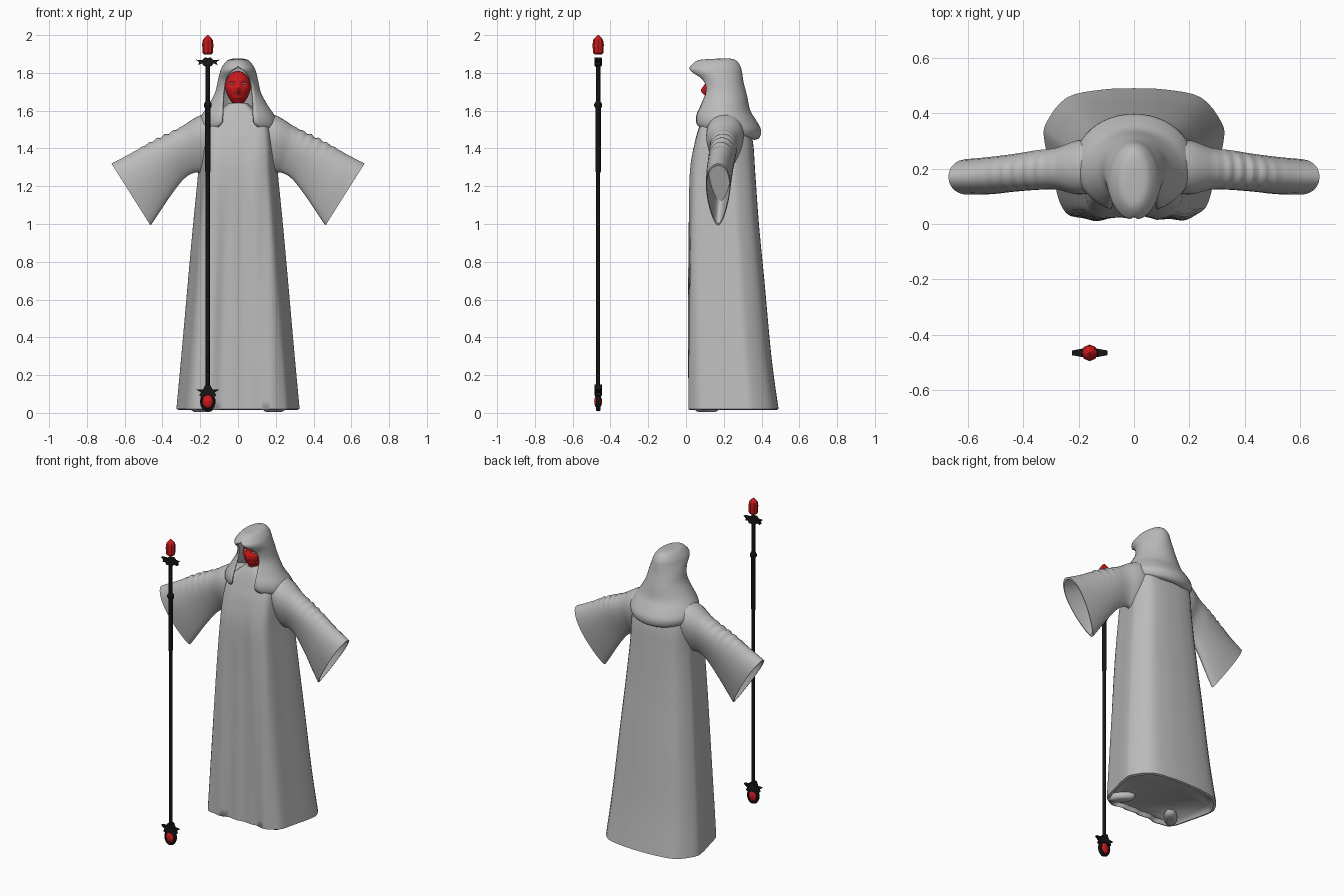
import bpy, bmesh, math
from math import sin, cos, pi, exp
from mathutils import Vector

old = bpy.data.objects.get("Cube")
if old:
    bpy.data.objects.remove(old, do_unlink=True)


def material(name, rgb):
    m = bpy.data.materials.new(name)
    m.use_nodes = True
    m.diffuse_color = (*rgb, 1)
    m.node_tree.nodes["Principled BSDF"].inputs["Base Color"].default_value = (*rgb, 1)
    return m


GREY = material("robe grey", (0.5, 0.5, 0.5))
RED = material("crimson", (0.6, 0.01, 0.012))
BLACK = material("staff black", (0.008, 0.008, 0.008))
PALE = material("eye pale", (0.6, 0.55, 0.5))


def finish(name, bm, mat, angle=40):
    bmesh.ops.remove_doubles(bm, verts=bm.verts, dist=0.0004)
    bmesh.ops.recalc_face_normals(bm, faces=bm.faces)
    me = bpy.data.meshes.new(name)
    bm.to_mesh(me)
    bm.free()
    me.materials.append(mat)
    ob = bpy.data.objects.new(name, me)
    bpy.context.collection.objects.link(ob)
    bpy.ops.object.select_all(action='DESELECT')
    ob.select_set(True)
    bpy.context.view_layer.objects.active = ob
    bpy.ops.object.shade_smooth_by_angle(angle=math.radians(angle))
    return ob


def loft(name, rings, mat, closed=True, cap_start=True, cap_end=True, angle=40):
    bm = bmesh.new()
    rows = [[bm.verts.new(p) for p in ring] for ring in rings]
    n = len(rows[0])
    for a, b in zip(rows, rows[1:]):
        for i in range(n if closed else n - 1):
            j = (i + 1) % n
            bm.faces.new((a[i], a[j], b[j], b[i]))
    if cap_start:
        bm.faces.new(rows[0])
    if cap_end:
        bm.faces.new(rows[-1])
    return finish(name, bm, mat, angle)


def smooth(keys, steps):
    """Catmull-Rom interpolation of a list of tuples."""
    out = []
    for i in range(len(keys) - 1):
        p = [keys[max(0, min(len(keys) - 1, i + k))] for k in (-1, 0, 1, 2)]
        for s in range(steps):
            t = s / steps
            out.append(tuple(0.5 * (2 * b + (c - a) * t + (2 * a - 5 * b + 4 * c - d) * t * t
                                    + (3 * b - a - 3 * c + d) * t ** 3) for a, b, c, d in zip(*p)))
    return out + [tuple(keys[-1])]


def lathe(name, profile, x, y, mat, sides=12, flat=1.0, angle=30):
    rings = [[(x + r * cos(2 * pi * i / sides), y + flat * r * sin(2 * pi * i / sides), z)
              for i in range(sides)] for r, z in profile]
    return loft(name, rings, mat, angle=angle)


def bump(x, z, cx, cz, sx, sz):
    return exp(-((x - cx) / sx) ** 2 - ((z - cz) / sz) ** 2)


# Robe body: one half outline, mirrored, swept up through changing width and depth
half = smooth([(0, 0), (0.35, 0.005), (0.6, 0.02), (0.8, 0.1), (0.9, 0.32),
               (1, 0.6), (0.98, 0.74), (0.75, 0.93), (0.35, 0.99), (0, 1)], 4)
outline = half + [(-u, v) for u, v in half[-2:0:-1]]
levels = smooth([(0.02, 0.323, 0.01, 0.49), (0.3, 0.297, 0.01, 0.452), (0.7, 0.262, 0.012, 0.415),
                 (1.0, 0.235, 0.014, 0.386), (1.28, 0.208, 0.02, 0.366), (1.43, 0.2, 0.045, 0.355),
                 (1.53, 0.18, 0.075, 0.33), (1.6, 0.1, 0.1, 0.28), (1.64, 0.05, 0.12, 0.25)], 4)
rings = []
for z, w, yf, yb in levels:
    ring = []
    for u, v in outline:
        x, y = u * w, yf + v * (yb - yf)
        if v < 0.1 and z < 1.45:
            fade = min(1, (1.5 - z) / 0.5)
            edge = 0.05 + 0.08 * (1 - z / 1.4)
            y += fade * (0.014 / (1 + exp((abs(x) - edge) / 0.008)) + 0.004 * sin(x * 60))
        ring.append((x, y, z))
    rings.append(ring)
hem = [[(x * k, 0.24 + (y - 0.24) * k, z) for x, y, _ in rings[0]] for k, z in ((0.9, 0.04), (0.95, 0.015))]
loft("robe", hem + rings, GREY, angle=60)

# Feet just showing below the hem
for side, label in ((1, "left"), (-1, "right")):
    bm = bmesh.new()
    bmesh.ops.create_uvsphere(bm, u_segments=16, v_segments=10, radius=1)
    for v in bm.verts:
        a, b = v.co.x * 0.04, v.co.y * 0.085
        v.co = (side * (0.19 + a * 0.75 - b * 0.66), 0.11 + a * 0.66 + b * 0.75,
                max(0.004, 0.03 + v.co.z * 0.035))
    finish(label + "_foot", bm, GREY)

# Sleeves: (top x, top z, bottom x, bottom z, centre y, half depth)
sleeve = smooth([(0.08, 1.6, 0.1, 1.27, 0.215, 0.1), (0.2, 1.575, 0.19, 1.27, 0.205, 0.11),
                 (0.3, 1.515, 0.235, 1.27, 0.2, 0.085), (0.38, 1.475, 0.29, 1.235, 0.195, 0.08),
                 (0.47, 1.43, 0.36, 1.145, 0.185, 0.076), (0.57, 1.372, 0.42, 1.055, 0.175, 0.075),
                 (0.67, 1.32, 0.463, 0.992, 0.17, 0.072)], 8)
inner = [sleeve[-1], sleeve[-5], sleeve[-14]]
for side, label in ((1, "left"), (-1, "right")):
    rings = []
    for k, (tx, tz, bx, bz, cy, hw) in enumerate(sleeve + inner):
        shrink = 1 if k < len(sleeve) else 0.93
        ring = []
        for i in range(28):
            t = 2 * pi * i / 28
            f = 0.5 + 0.5 * cos(t) * shrink
            x, z = bx + (tx - bx) * f, bz + (tz - bz) * f
            crease = max(0, cos(t)) * bump(tx, 0, 0.42, 0, 0.09, 1) * (shrink == 1)
            z += crease * 0.007 * sin(tx * 150)
            y = cy + hw * shrink * sin(t) * (0.85 + 0.3 * cos(t))
            ring.append((side * x, y, z))
        rings.append(ring)
    loft(label + "_sleeve", rings, GREY, angle=60)

# Hood and cowl: (back z, front z, half width, front y, back y, half gap at the front)
hood = smooth([(1.872, 1.868, 0.02, 0.12, 0.2, 0), (1.866, 1.862, 0.05, 0.065, 0.255, 0),
               (1.835, 1.835, 0.077, 0.03, 0.283, 0), (1.8, 1.812, 0.09, 0.022, 0.292, 0.03),
               (1.75, 1.765, 0.102, 0.07, 0.3, 0.062), (1.68, 1.7, 0.118, 0.082, 0.318, 0.075),
               (1.6, 1.63, 0.16, 0.065, 0.335, 0.078), (1.55, 1.575, 0.195, 0.045, 0.365, 0.08),
               (1.5, 1.535, 0.21, 0.045, 0.392, 0.085), (1.46, 1.515, 0.2, 0.06, 0.385, 0.11),
               (1.45, 1.525, 0.18, 0.08, 0.36, 0.11)], 4)
rings = []
for zb, zf, w, yf, yb, gap in hood:
    reach = pi - math.asin(max(0, min(1, gap / w)))
    mid, deep = (yf + yb) / 2, (yb - yf) / 2
    ring = []
    for i in range(41):
        t = reach * (i / 20 - 1)
        f = (1 - cos(t)) / 2
        ring.append((w * sin(t), mid + deep * cos(t), zb + (zf - zb) * f))
    rings.append(ring)
cowl = loft("hood", rings, GREY, closed=False, cap_end=False, angle=60)
cloth = cowl.modifiers.new("cloth thickness", 'SOLIDIFY')
cloth.thickness = 0.01
cloth.offset = 0

# Face with brow, sockets, nose, lips and chin
bm = bmesh.new()
bmesh.ops.create_uvsphere(bm, u_segments=48, v_segments=36, radius=1)
for v in bm.verts:
    x, y, z = v.co.x * 0.068, v.co.y * 0.07, v.co.z * 0.092
    x *= 1 - 0.3 * max(0, -v.co.z) * (1 - v.co.z * v.co.z * 0.5)
    if y < 0:
        y -= 0.022 * bump(x, z, 0, -0.012, 0.011, 0.024) + 0.01 * bump(x, z, 0, -0.05, 0.022, 0.007)
        y -= 0.008 * bump(x, z, 0, -0.08, 0.02, 0.012)
        for s in (-1, 1):
            y += 0.012 * bump(x, z, s * 0.029, 0.024, 0.014, 0.01)
            y -= 0.007 * bump(x, z, s * 0.026, 0.045, 0.022, 0.009)
    v.co = (x, y + 0.17, z + 1.718)
finish("face", bm, RED, 60)
for side, label in ((1, "left"), (-1, "right")):
    bm = bmesh.new()
    bmesh.ops.create_uvsphere(bm, u_segments=16, v_segments=10, radius=1)
    for v in bm.verts:
        v.co = (side * 0.029 + v.co.x * 0.013, 0.119 + v.co.y * 0.007, 1.742 + v.co.z * 0.005 + side * v.co.x * 0.002)
    finish(label + "_eye", bm, PALE)

# Staff
SX, SY = -0.16, -0.465
lathe("staff_shaft", [(0.011, 0.1), (0.011, 1.27), (0.014, 1.28), (0.014, 1.61), (0.021, 1.625),
                      (0.021, 1.635), (0.012, 1.65), (0.012, 1.83), (0.018, 1.845), (0.018, 1.875)], SX, SY, BLACK)
lathe("top_gem", [(0.018, 1.897), (0.027, 1.905), (0.03, 1.95), (0.026, 1.975), (0.012, 1.992), (0.003, 2.0)],
      SX, SY, RED, 8, angle=20)
lathe("base_gem", smooth([(0.004, 0.022), (0.022, 0.035), (0.03, 0.06), (0.022, 0.085), (0.004, 0.1)], 3),
      SX, SY, RED, 16, 0.7, 50)


def spikes(name, half_shape, depth):
    """Mirrored flat ornament extruded front to back, thinned at its tips."""
    shape = half_shape + [(-x, z) for x, z in half_shape[::-1] if x > 0]
    rings = [[(SX + x, SY + s * depth * (1 - 9 * abs(x)), z) for x, z in shape] for s in (-1, 1)]
    loft(name, rings, BLACK, angle=20)


spikes("top_spikes", [(0, 1.84), (0.02, 1.835), (0.03, 1.85), (0.052, 1.842), (0.045, 1.857),
                      (0.064, 1.87), (0.03, 1.868), (0.014, 1.882), (0, 1.878)], 0.02)
spikes("base_spikes", [(0, 0.095), (0.034, 0.085), (0.045, 0.092), (0.036, 0.108), (0.064, 0.125),
                       (0.025, 0.125), (0.012, 0.15), (0, 0.15)], 0.02)

# Oval frame around the lower gem
frame = []
for i in range(24):
    a = 2 * pi * i / 24
    frame.append([(SX + (0.033 + 0.008 * cos(b)) * cos(a), SY + 0.014 * sin(b),
                   0.06 + (0.044 + 0.008 * cos(b)) * sin(a)) for b in (0, pi / 3, 2 * pi / 3, pi, 4 * pi / 3, 5 * pi / 3)])
loft("base_gem_frame", frame + frame[:1], BLACK, cap_start=False, cap_end=False)
